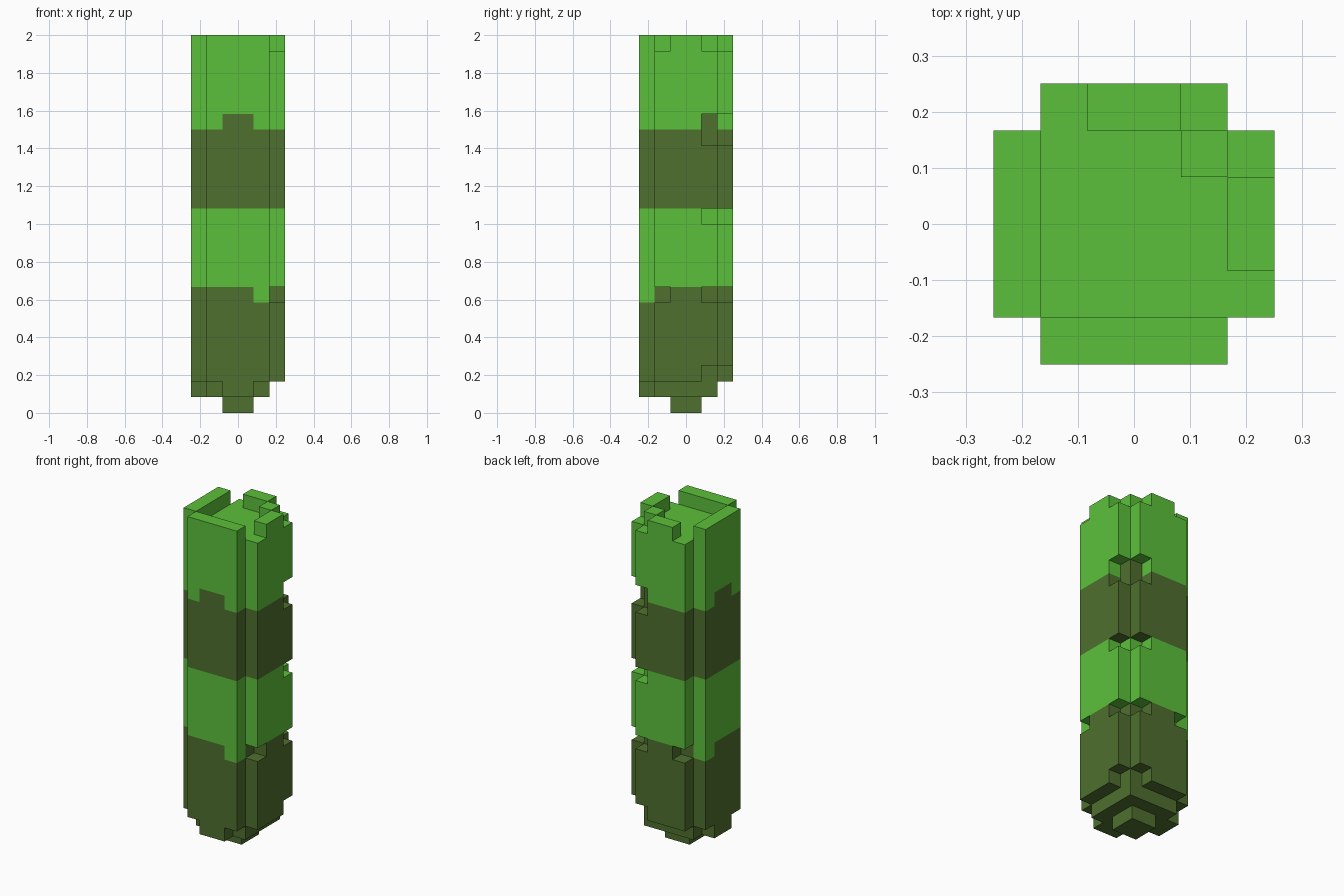
import bpy
import bmesh
import math
from mathutils import Vector

default = bpy.data.objects.get("Cube")
if default:
    bpy.data.objects.remove(default, do_unlink=True)

UNIT = 1 / 12          # edge of one block
N, HEIGHT = 6, 24      # blocks across and up


def make_material(name, rgb):
    mat = bpy.data.materials.new(name)
    mat.use_nodes = True
    colour = (*rgb, 1)
    mat.diffuse_color = colour
    mat.node_tree.nodes["Principled BSDF"].inputs["Base Color"].default_value = colour
    return mat


bright = make_material("bright green", (0.107, 0.527, 0.044))
olive = make_material("dark olive", (0.078, 0.162, 0.028))


def box(x, y, z):
    """All block cells in three half-open ranges."""
    return {(i, j, k) for i in range(*x) for j in range(*y) for k in range(*z)}


def mirrored(cells):
    """Add the copy mirrored across the x = y diagonal."""
    return cells | {(j, i, k) for i, j, k in cells}


# Cross-shaped column
solid = mirrored(box((1, 5), (0, N), (2, HEIGHT)))

# Notches along the back corner, and one on each neighbouring side
for layer in (2, 7, 12, 17, 18, 23):
    solid -= mirrored({(5, 4, layer)})
for layer in (7, 23):
    solid -= mirrored({(5, 1, layer)})

# Recessed top with one raised corner block
solid -= box((1, 5), (1, 5), (23, 24))
solid.add((4, 4, 23))

# Stepped foot
solid |= box((1, 5), (1, 5), (1, 2))
solid |= mirrored(box((2, 4), (0, 1), (1, 2)))
solid |= box((2, 4), (2, 4), (0, 1))

# Blocks that cross the colour bands
raised_olive = mirrored(box((2, 4), (0, 1), (18, 19))) | {(4, 4, 18)}
dropped_bright = mirrored({(4, 0, 7)})


def section_of(cell):
    if cell in raised_olive:
        return "upper_olive_band"
    if cell in dropped_bright:
        return "lower_green_band"
    z = cell[2]
    if z < 8:
        return "olive_base"
    if z < 13:
        return "lower_green_band"
    return "upper_olive_band" if z < 18 else "green_top"


def build_section(name, mat):
    bm = bmesh.new()
    for cell in (c for c in solid if section_of(c) == name):
        centre = Vector(cell) + Vector((0.5 - N / 2, 0.5 - N / 2, 0.5))
        for axis in range(3):
            for sign in (-1, 1):
                neighbour = list(cell)
                neighbour[axis] += sign
                if tuple(neighbour) in solid:
                    continue
                # Only the outer sides of each block become faces
                n, u, v = Vector(), Vector(), Vector()
                n[axis] = sign / 2
                u[(axis + 1) % 3] = 0.5
                v[(axis + 2) % 3] = sign / 2
                corners = (-u - v, u - v, u + v, v - u)
                bm.faces.new([bm.verts.new((centre + n + c) * UNIT) for c in corners])
    bmesh.ops.remove_doubles(bm, verts=bm.verts, dist=UNIT / 100)
    bmesh.ops.dissolve_limit(bm, angle_limit=math.radians(1),
                             verts=bm.verts, edges=bm.edges)
    mesh = bpy.data.meshes.new(name)
    bm.to_mesh(mesh)
    bm.free()
    mesh.materials.append(mat)
    obj = bpy.data.objects.new(name, mesh)
    bpy.context.collection.objects.link(obj)


for section, material in (("olive_base", olive), ("lower_green_band", bright),
                          ("upper_olive_band", olive), ("green_top", bright)):
    build_section(section, material)
